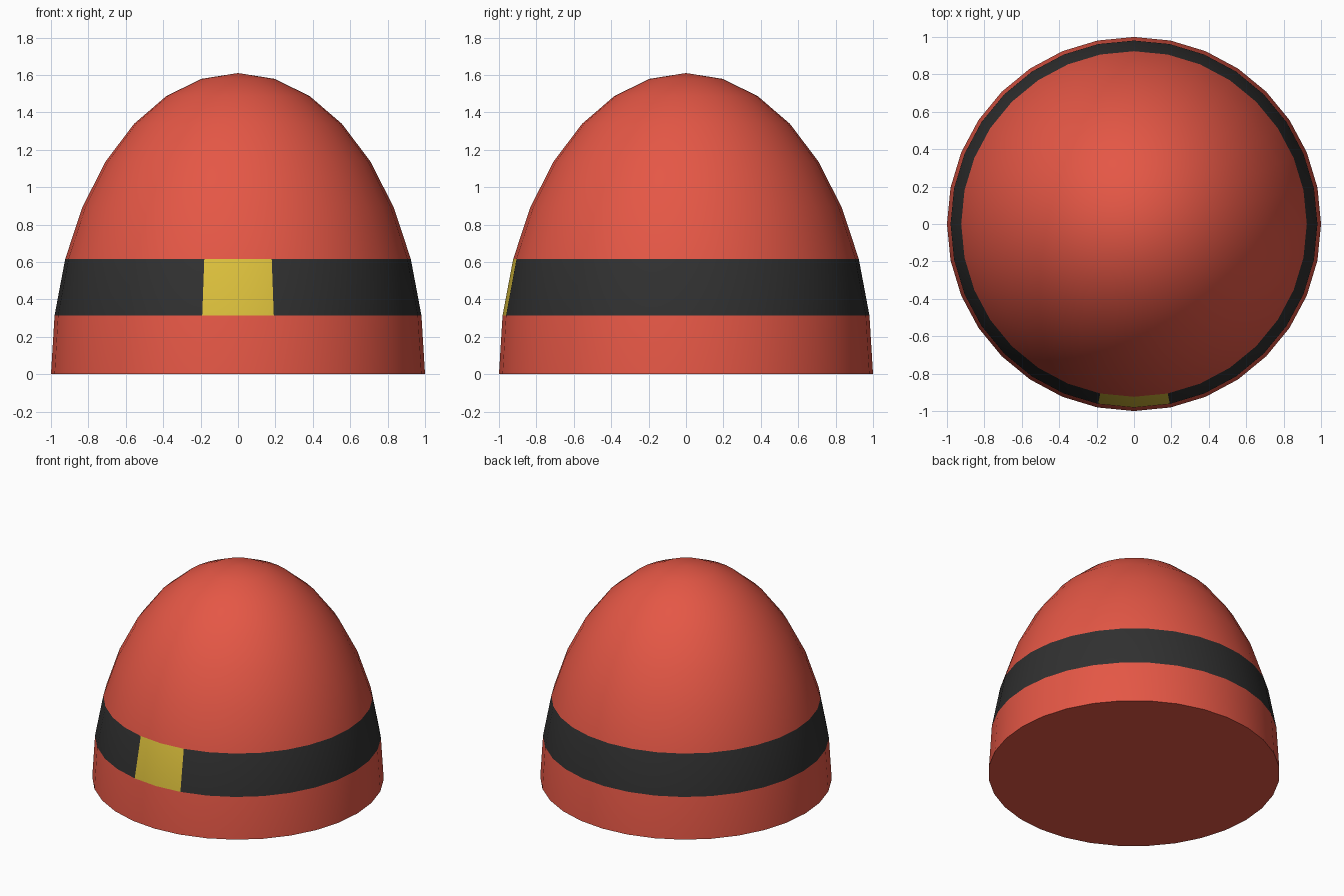
import bpy, bmesh, math

if "Cube" in bpy.data.objects:
    bpy.data.objects.remove(bpy.data.objects["Cube"])

HEIGHT = 1.61
STEP = math.radians(11.25)   # 32 segments, 16 rings


def material(name, color):
    m = bpy.data.materials.new(name)
    m.diffuse_color = (*color, 1)
    m.use_nodes = True
    m.node_tree.nodes["Principled BSDF"].inputs["Base Color"].default_value = m.diffuse_color
    return m


# Dome: upper half of a stretched sphere, closed underneath
bm = bmesh.new()
bmesh.ops.create_uvsphere(bm, u_segments=32, v_segments=16, radius=1)
bmesh.ops.delete(bm, geom=[v for v in bm.verts if v.co.z < -0.01], context='VERTS')
bmesh.ops.scale(bm, vec=(1, 1, HEIGHT), verts=bm.verts)
for v in bm.verts:
    if abs(v.co.z) < 0.01:
        v.co.z = 0
bmesh.ops.contextual_create(bm, geom=[e for e in bm.edges if e.is_boundary])
bmesh.ops.recalc_face_normals(bm, faces=bm.faces)

# Belt is the second ring of faces, buckle its two front faces
low, high = HEIGHT * math.sin(STEP), HEIGHT * math.sin(2 * STEP)
for f in bm.faces:
    c = f.calc_center_median()
    f.smooth = True
    f.material_index = 0
    if low < c.z < high:
        f.material_index = 2 if c.y < 0 and abs(c.x) < 0.15 else 1

mesh = bpy.data.meshes.new("belted_dome")
bm.to_mesh(mesh)
bm.free()
mesh.materials.append(material("red", (0.78, 0.095, 0.06)))
mesh.materials.append(material("black_belt", (0.03, 0.03, 0.03)))
mesh.materials.append(material("yellow_buckle", (0.72, 0.53, 0.045)))

dome = bpy.data.objects.new("belted_dome", mesh)
bpy.context.collection.objects.link(dome)

# Keep the base rim sharp
bpy.context.view_layer.objects.active = dome
dome.select_set(True)
bpy.ops.object.shade_smooth_by_angle(angle=math.radians(40))
